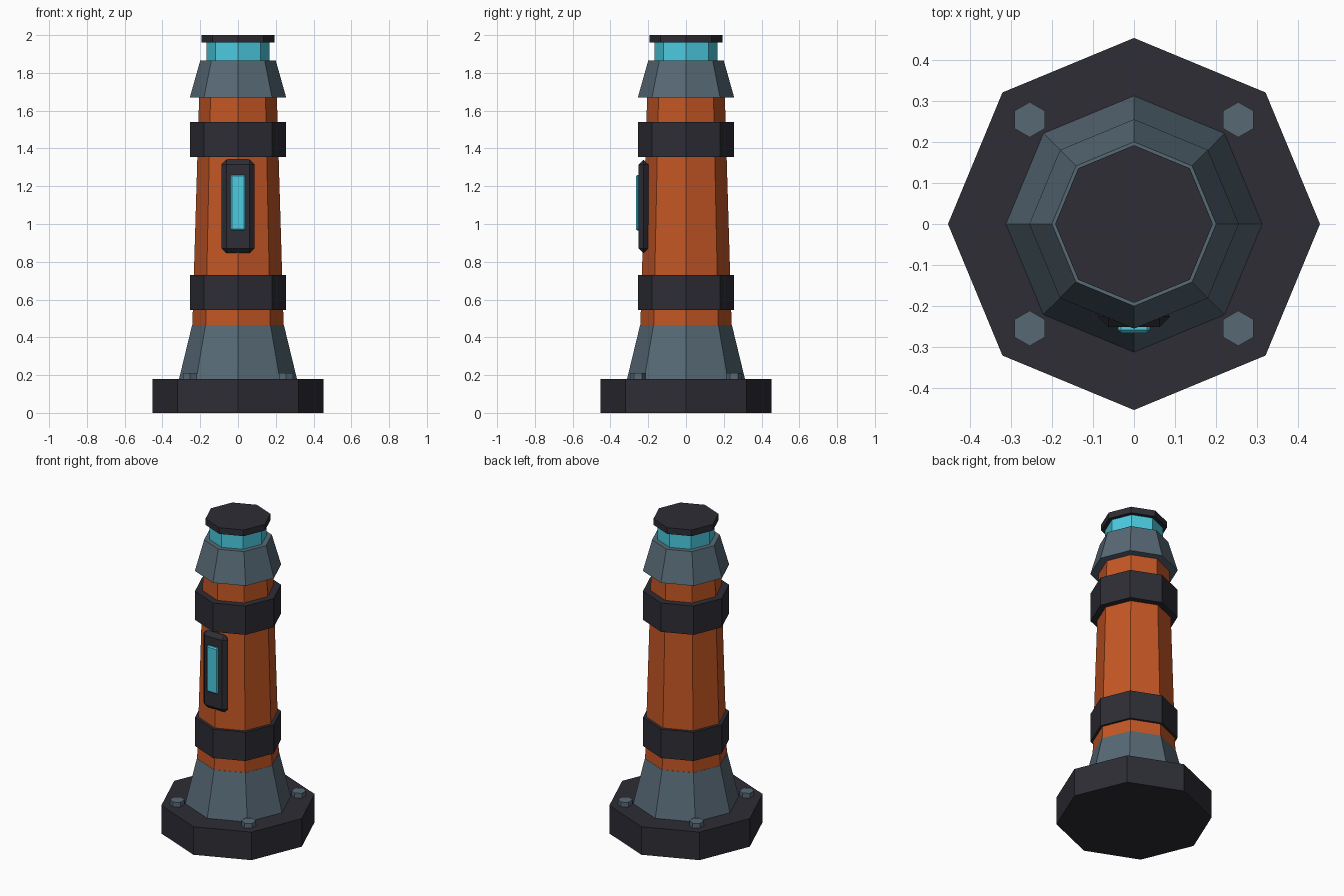
import bpy

cube = bpy.data.objects.get("Cube")
if cube:
    bpy.data.objects.remove(cube, do_unlink=True)


def make_material(name, rgb):
    mat = bpy.data.materials.new(name)
    mat.use_nodes = True
    color = (*rgb, 1.0)
    mat.diffuse_color = color
    shader = next(n for n in mat.node_tree.nodes if n.type == 'BSDF_PRINCIPLED')
    shader.inputs["Base Color"].default_value = color
    return mat


charcoal = make_material("charcoal", (0.027, 0.026, 0.036))
slate = make_material("slate_metal", (0.095, 0.141, 0.178))
orange = make_material("burnt_orange", (0.552, 0.093, 0.018))
cyan = make_material("cyan_light", (0.072, 0.597, 0.745))


def finish(name, mat):
    obj = bpy.context.object
    obj.name = name
    obj.data.name = name
    obj.data.materials.append(mat)
    return obj


def drum(name, mat, z0, z1, r0, r1, sides=8, x=0, y=0):
    """Flat-sided tapered drum standing between two heights."""
    bpy.ops.mesh.primitive_cone_add(vertices=sides, radius1=r0, radius2=r1,
                                    depth=z1 - z0, location=(x, y, (z0 + z1) / 2))
    return finish(name, mat)


def chamfered_box(name, mat, center, size, bevel):
    bpy.ops.mesh.primitive_cube_add(size=1, location=center)
    obj = finish(name, mat)
    obj.scale = size
    bpy.ops.object.transform_apply(location=False, rotation=False, scale=True)
    mod = obj.modifiers.new("chamfer", 'BEVEL')
    mod.width = bevel
    mod.segments = 1
    return obj


# Foot and column
drum("base_plinth", charcoal, 0, 0.18, 0.453, 0.453)
drum("lower_flare", slate, 0.18, 0.465, 0.312, 0.243)
drum("column", orange, 0.40, 1.80, 0.2435, 0.202)

# Clamping bands
for name, z in (("lower_band", 0.545), ("upper_band", 1.355)):
    drum(name, charcoal, z, z + 0.185, 0.254, 0.254)

# Head
drum("upper_collar", slate, 1.67, 1.865, 0.255, 0.20)
drum("lamp_ring", cyan, 1.86, 1.965, 0.168, 0.168)
drum("top_cap", charcoal, 1.96, 2.0, 0.192, 0.192)

# Hex bolts on the plinth
for side, x in (("left", 0.254), ("right", -0.254)):
    for end, y in (("front", -0.254), ("back", 0.254)):
        drum(f"bolt_{end}_{side}", slate, 0.17, 0.21, 0.043, 0.043, 6, x, y)

# Front indicator panel
chamfered_box("indicator_panel", charcoal, (0, -0.225, 1.093),
              (0.175, 0.052, 0.495), 0.0255)
chamfered_box("indicator_light", cyan, (0, -0.252, 1.113),
              (0.077, 0.026, 0.295), 0.007)
